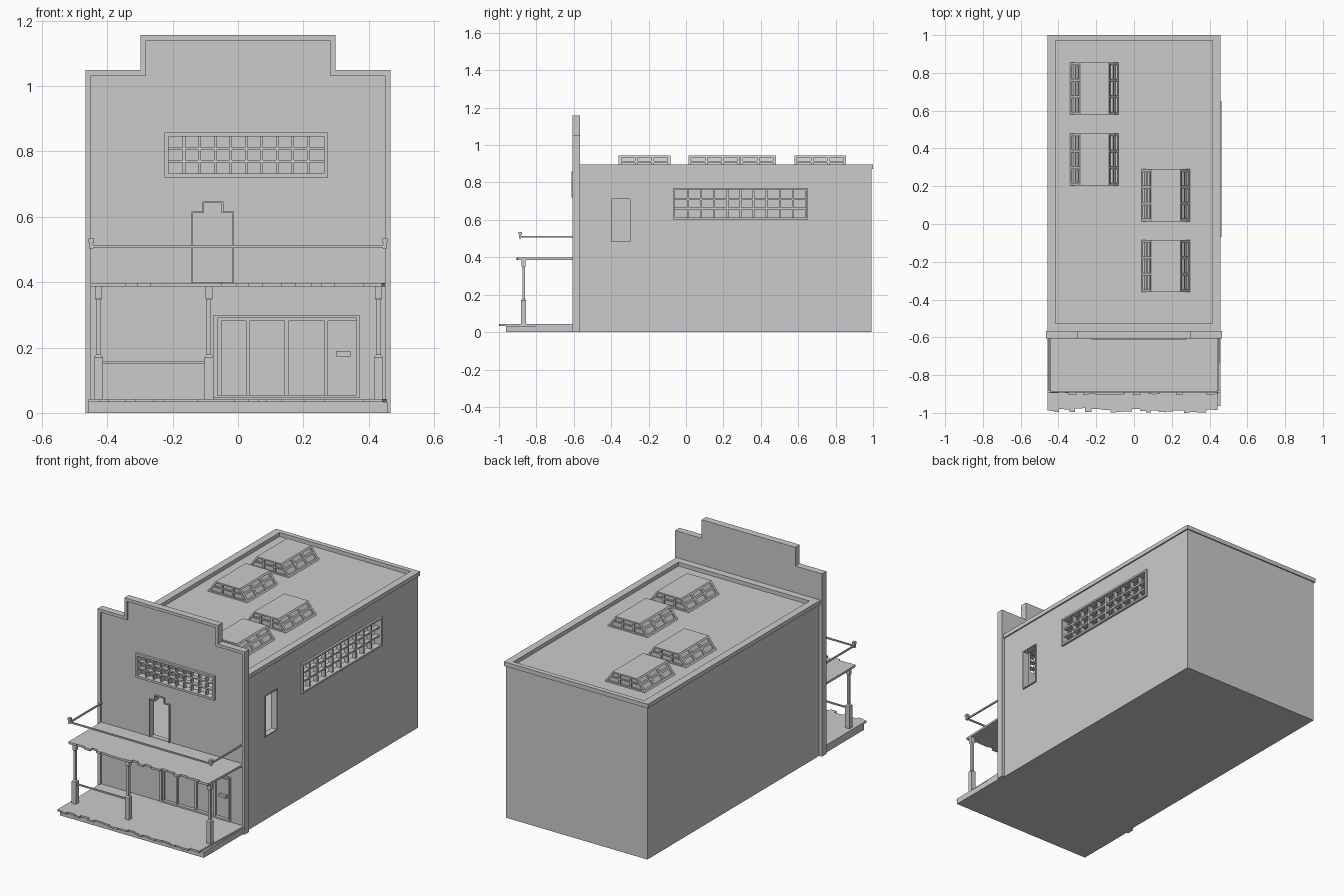
import bpy, bmesh, random

if "Cube" in bpy.data.objects:
    bpy.data.objects.remove(bpy.data.objects["Cube"])

random.seed(4)


def new_object(name, bm):
    bmesh.ops.recalc_face_normals(bm, faces=bm.faces)
    me = bpy.data.meshes.new(name)
    bm.to_mesh(me)
    bm.free()
    ob = bpy.data.objects.new(name, me)
    bpy.context.collection.objects.link(ob)
    return ob


def add_prism(bm, pts, axis, a, b):
    """Extrude a 2D outline along an axis from a to b."""
    place = {'x': lambda u, v, w: (w, u, v),
             'y': lambda u, v, w: (u, w, v),
             'z': lambda u, v, w: (u, v, w)}[axis]
    lo = [bm.verts.new(place(u, v, a)) for u, v in pts]
    hi = [bm.verts.new(place(u, v, b)) for u, v in pts]
    bm.faces.new(lo)
    bm.faces.new(hi[::-1])
    n = len(pts)
    for i in range(n):
        j = (i + 1) % n
        bm.faces.new((lo[i], lo[j], hi[j], hi[i]))


def rect(u0, u1, v0, v1):
    return [(u0, v0), (u1, v0), (u1, v1), (u0, v1)]


def prism(name, pts, axis, a, b):
    bm = bmesh.new()
    add_prism(bm, pts, axis, a, b)
    return new_object(name, bm)


def boxes(name, items):
    bm = bmesh.new()
    for x0, x1, y0, y1, z0, z1 in items:
        add_prism(bm, rect(x0, x1, y0, y1), 'z', z0, z1)
    return new_object(name, bm)


def cut(ob, cutter):
    mod = ob.modifiers.new("cut", 'BOOLEAN')
    mod.operation = 'DIFFERENCE'
    mod.solver = 'EXACT'
    mod.object = cutter
    bpy.context.view_layer.objects.active = ob
    bpy.ops.object.modifier_apply(modifier=mod.name)
    bpy.data.objects.remove(cutter)


def window(name, axis, u0, u1, v0, v1, w0, w1, cols, rows, f, bar, inset):
    """Frame from w0 (outside) to w1, with inset glazing bars."""
    bm = bmesh.new()
    for r in (rect(u0, u1, v0, v0 + f), rect(u0, u1, v1 - f, v1),
              rect(u0, u0 + f, v0 + f, v1 - f), rect(u1 - f, u1, v0 + f, v1 - f)):
        add_prism(bm, r, axis, w0, w1)
    wi = w0 + inset
    for i in range(1, cols):
        u = u0 + f + (u1 - u0 - 2 * f) * i / cols
        add_prism(bm, rect(u - bar, u + bar, v0 + f, v1 - f), axis, wi, w1)
    for j in range(1, rows):
        v = v0 + f + (v1 - v0 - 2 * f) * j / rows
        add_prism(bm, rect(u0 + f, u1 - f, v - bar, v + bar), axis, wi, w1)
    return new_object(name, bm)


def stepped(half, low, step, top, base=0.0, cx=0.0):
    return [(cx - half, base), (cx + half, base), (cx + half, low), (cx + step, low),
            (cx + step, top), (cx - step, top), (cx - step, low), (cx - half, low)]


# Main hall: hollow shell, side doorway and side window openings
hall = boxes("hall_walls", [(-.45, .45, -.57, .993, 0, .875)])
cut(hall, boxes("c", [(-.42, .42, -.7, .963, .02, .85)]))
cut(hall, boxes("c", [(.4, .5, -.40, -.298, .483, .713)]))
cut(hall, boxes("c", [(.4, .5, -.06, .64, .61, .762)]))
boxes("upper_floor", [(-.42, .42, -.568, .963, .37, .395)])

# Roof rim
boxes("roof_rim", [(-.458, -.416, -.567, 1, .873, .897), (.416, .458, -.567, 1, .873, .897),
                   (-.416, .416, .972, 1, .873, .897), (-.416, .416, -.567, -.526, .873, .897)])

# Stepped false front with recessed field and openings
front = prism("false_front", stepped(.467, 1.05, .298, 1.157), 'y', -.607, -.567)
cut(front, prism("c", stepped(.45, 1.033, .281, 1.14, base=-.1), 'y', -.7, -.597))
cut(front, boxes("c", [(-.215, .265, -.7, -.5, .73, .848)]))
cut(front, boxes("c", [(-.07, .368, -.7, -.5, .05, .295)]))
cut(front, prism("c", stepped(.061, .613, .028, .643, base=.40, cx=-.077), 'y', -.7, -.5))

# Windows and side doorway frame
window("front_window", 'y', -.225, .275, .72, .858, -.611, -.575, 10, 3, .012, .004, .012)
window("side_window", 'x', -.07, .652, .602, .77, .462, .425, 10, 3, .011, .005, -.012)
window("side_doorway_frame", 'x', -.404, -.294, .479, .717, .457, .425, 1, 1, .005, .004, 0)

# Balcony doorway frame
frame = prism("balcony_doorway_frame", stepped(.065, .617, .032, .647, base=.395, cx=-.077),
              'y', -.606, -.575)
cut(frame, prism("c", stepped(.06, .612, .027, .642, base=.3, cx=-.077), 'y', -.7, -.5))

# Shop doors: frame, mullions, recessed panels and handle plate
boxes("shop_door_frame", [(-.075, .372, -.607, -.58, .29, .30), (-.075, .372, -.607, -.58, .046, .055),
                          (-.075, -.062, -.607, -.58, .055, .29), (.362, .372, -.607, -.58, .055, .29)])
boxes("shop_door_mullions", [(x, x + .011, -.599, -.58, .055, .285) for x in (-.062, .024, .143, .265)]
      + [(-.062, .362, -.599, -.58, .281, .29)])
boxes("shop_door_panels", [(-.065, .365, -.588, -.575, .05, .295)])
boxes("handle_plate", [(.30, .345, -.604, -.587, .173, .19)])


def ragged_deck(name, half, back, near, far, z0, z1):
    """Flat deck with splintered board ends along the front edge."""
    pts = [(half, back), (-half, back)]
    x, y = -half, (near + far) / 2
    while x < half - .02:
        nx = min(half, x + random.uniform(.025, .06))
        pts += [(x, y), (nx, y + random.uniform(-.003, .003))]
        x = nx
        y = random.uniform(far, near) if random.random() > .2 else far
    pts = [(u, max(v, far)) for u, v in pts]
    return prism(name, pts, 'z', z0, z1)


# Porch base, boardwalk and porch roof
boxes("porch_base", [(-.457, .457, -.963, -.59, 0, .033)])
ragged_deck("porch_boards", .457, -.59, -.975, -1.0, .033, .043)
ragged_deck("porch_roof", .452, -.59, -.885, -.905, .386, .398)

# Porch posts: thick foot, thin shaft, tapered head
for i, x in enumerate((-.427, -.089, .43)):
    bm = bmesh.new()
    y, levels = -.868, [(.04, .0135), (.17, .0135), (.178, .007), (.345, .007), (.352, .011), (.386, .011)]
    rings = [[bm.verts.new((x + sx * r, y + sy * r, z))
              for sx, sy in ((-1, -1), (1, -1), (1, 1), (-1, 1))] for z, r in levels]
    bm.faces.new(rings[0])
    bm.faces.new(rings[-1])
    for a, b in zip(rings, rings[1:]):
        for k in range(4):
            bm.faces.new((a[k], a[(k + 1) % 4], b[(k + 1) % 4], b[k]))
    new_object("porch_post_%d" % (i + 1), bm)

# Rails and corner knobs
boxes("porch_handrail", [(-.42, -.095, -.872, -.864, .15, .158)])
boxes("balcony_rail", [(-.445, .445, -.891, -.883, .505, .513)]
      + [(s * .447 - .004, s * .447 + .004, -.887, -.59, .505, .513) for s in (-1, 1)])
boxes("rail_knobs", [b for s in (-1, 1) for b in (
    (s * .449 - .006, s * .449 + .006, -.893, -.881, .501, .522),
    (s * .449 - .009, s * .449 + .009, -.896, -.878, .522, .534))])


def skylight(name, cx, cy):
    """Trapezoid lantern: recessed panes behind sloped ribs and bars."""
    hw, tw, hl, z0, z1, t = .129, .077, .138, .873, .943, .009
    bm = bmesh.new()
    p = t
    add_prism(bm, [(cx - hw + p, z0), (cx + hw - p, z0), (cx + tw - p, z1 - .004), (cx - tw + p, z1 - .004)],
              'y', cy - hl + .008, cy + hl - .008)
    add_prism(bm, rect(cx - tw, cx + tw, cy - hl, cy + hl), 'z', z1 - .008, z1)

    def slope(s, f):
        return cx + s * (hw + (tw - hw) * f), z0 + (z1 - z0) * f

    for s in (-1, 1):
        # cross ribs
        for k in range(4):
            y = cy - hl + k * (2 * hl - .014) / 3
            (a, za), (b, zb) = slope(s, 0), slope(s, 1)
            add_prism(bm, [(a, za), (a - s * .012, za), (b - s * .012, zb), (b, zb)], 'y', y, y + .014)
        # lengthwise bars
        for f0, f1 in ((0, .14), (.5, .6), (.88, 1)):
            (a, za), (b, zb) = slope(s, f0), slope(s, f1)
            add_prism(bm, [(a, za), (a - s * .012, za), (b - s * .012, zb), (b, zb)],
                      'y', cy - hl, cy + hl)
        # end panel bars
        y = cy + s * hl
        for f0, f1 in ((0, .14), (.5, .6)):
            (a, za), (b, zb) = slope(1, f0), slope(1, f1)
            add_prism(bm, rect(2 * cx - b, b, za, zb), 'y', y - s * .012, y)
        for x in (cx - .035, cx + .035):
            add_prism(bm, rect(x - .005, x + .005, z0, z1), 'y', y - s * .012, y)
    return new_object(name, bm)


for i, (x, y) in enumerate(((-.21, .718), (-.21, .342), (.168, .152), (.168, -.222))):
    skylight("skylight_%d" % (i + 1), x, y)
